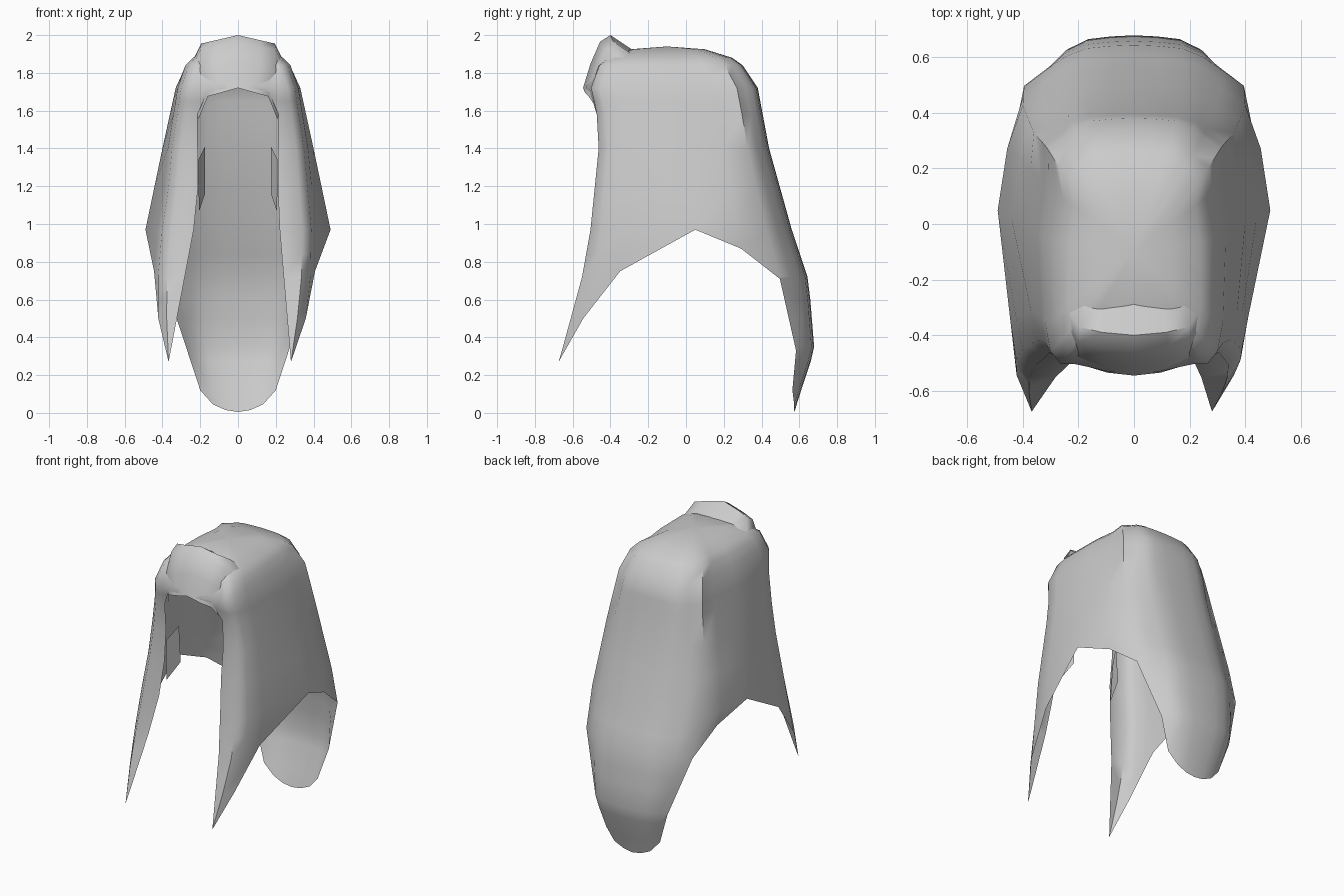
import bpy
import bmesh

cube = bpy.data.objects.get("Cube")
if cube:
    bpy.data.objects.remove(cube, do_unlink=True)

# One plain grey for everything
grey = bpy.data.materials.new("plain grey")
grey.use_nodes = True
colour = (0.6, 0.6, 0.6, 1)
grey.diffuse_color = colour
grey.node_tree.nodes["Principled BSDF"].inputs["Base Color"].default_value = colour


def interpolate(table, z):
    """Piecewise linear lookup in (height, value) pairs, highest first."""
    if z >= table[0][0]:
        return table[0][1]
    for (z_high, a), (z_low, b) in zip(table, table[1:]):
        if z >= z_low:
            return a + (b - a) * (z_high - z) / (z_high - z_low)
    return table[-1][1]


def finish(name, bm, angle):
    """Weld the mesh, turn it outwards, and make a smooth shaded object."""
    bmesh.ops.remove_doubles(bm, verts=bm.verts, dist=0.002)
    bmesh.ops.recalc_face_normals(bm, faces=bm.faces)
    highest = max(bm.faces, key=lambda face: face.calc_center_median().z)
    if highest.normal.z < 0:
        bmesh.ops.reverse_faces(bm, faces=bm.faces)
    mesh = bpy.data.meshes.new(name)
    bm.to_mesh(mesh)
    bm.free()
    mesh.materials.append(grey)
    obj = bpy.data.objects.new(name, mesh)
    bpy.context.collection.objects.link(obj)
    bpy.ops.object.select_all(action="DESELECT")
    obj.select_set(True)
    bpy.context.view_layer.objects.active = obj
    bpy.ops.object.shade_smooth_by_angle(angle=angle)
    return obj


# Half widths by height: back panel, rounded corners, bulging sides, face edge
panel = [(1.84, .195), (1.6, .235), (1, .245), (.7, .25), (.5, .25),
         (.35, .235), (.12, .2), (.01, .185)]
corner = [(1.84, .27), (1.72, .31), (1.4, .36), (.97, .4), (.71, .395),
          (.5, .37), (.27, .33)]
side_bulge = [(1.84, .275), (1.72, .33), (1.4, .4), (.97, .49), (.72, .44)]
face_edge = [(1.6, .215), (1.1, .21), (.8, .235), (.27, .28)]

# Front and back limits by height
front_limit = [(1.84, -.49), (1.72, -.54), (1.6, -.51), (1.4, -.5),
               (.97, -.55), (.72, -.6), (.27, -.73)]
back_limit = [(1.84, .3), (1.72, .38), (1.4, .44), (.97, .56), (.7, .65),
              (.33, .68), (.12, .61), (.01, .575)]

# Columns from back centre to front centre: width, share, depth, hem height
half_columns = [(panel, 0, 1, .005), (panel, .35, .997, .015),
                (panel, .7, .99, .045), (panel, 1, .965, .12),
                (corner, .79, .93, .33), (corner, 1, .88, .71),
                (side_bulge, .93, .74, .87), (side_bulge, 1, .54, .97),
                (corner, 1.03, .2, .75), (corner, .97, .09, .5),
                (corner, .85, .04, .27), (face_edge, 1, .04, .27),
                (corner, .55, .03, 1.67), (corner, .3, .01, 1.71),
                (corner, 0, 0, 1.72)]
EDGE = 11
levels = [1.84, 1.78, 1.72, 1.65, 1.58, 1.4, 1.2, .97, .84, .72, .6, .5,
          .35, .27, .12, .05, .005]
LINTEL = 4


def shell_point(index, side, level):
    width, share, depth, hem = half_columns[index]
    z = max(level, hem)
    x = side * share * interpolate(width, z)
    front, back = interpolate(front_limit, z), interpolate(back_limit, z)
    # The right lock splays outwards
    if side < 0 and depth < .3 and z < 1.1:
        x -= .105 * (1.1 - z)
    return x, front + (back - front) * depth, z


last = len(half_columns) - 1
ring = [(i, 1) for i in range(last + 1)]
ring += [(i, -1) for i in range(last - 1, 0, -1)]

bm = bmesh.new()
columns = [[bm.verts.new(shell_point(i, side, z)) for z in levels]
           for i, side in ring]


def add_face(corners):
    """Add a face, leaving out corners that fall together at a hem."""
    kept = []
    for v in corners:
        if all((v.co - k.co).length > .002 for k in kept):
            kept.append(v)
    if len(kept) > 2:
        bm.faces.new(kept)


for n, (i, side) in enumerate(ring):
    m = (n + 1) % len(ring)
    in_opening = max(i, ring[m][0]) > EDGE
    rows = LINTEL if in_opening else len(levels) - 1
    for k in range(rows):
        add_face((columns[n][k], columns[n][k + 1],
                  columns[m][k + 1], columns[m][k]))

# Rounded crown closing the top of the shell
rim = outer = [column[0] for column in columns]
for scale, z in ((.86, 1.88), (.5, 1.925)):
    inner = [bm.verts.new((v.co.x * scale, (v.co.y + .1) * scale - .1, z))
             for v in outer]
    for n in range(len(rim)):
        m = (n + 1) % len(rim)
        bm.faces.new((rim[n], rim[m], inner[m], inner[n]))
    rim = inner
centre = bm.verts.new((0, -.1, 1.94))
for n in range(len(rim)):
    bm.faces.new((rim[n], rim[(n + 1) % len(rim)], centre))
bmesh.ops.delete(bm, geom=[v for v in bm.verts if not v.link_faces], context="VERTS")
finish("hair_shell", bm, .9)

# Raised fringe: rows of half width, depth, height from hem to back
fringe_rows = [(.16, -.545, 1.72), (.2, -.505, 1.85), (.2, -.455, 1.965),
               (.195, -.4, 2), (.17, -.28, 1.92)]
bm = bmesh.new()
grid = []
for width, y, z in fringe_rows:
    row = []
    for u in (-1.3, -1, -.6, 0, .6, 1, 1.3):
        tuck = max(0, abs(u) - 1)
        row.append(bm.verts.new((u * width, y + .03 * u * u + .2 * tuck,
                                 z - .045 * abs(u) - .35 * tuck)))
    grid.append(row)
for low, high in zip(grid, grid[1:]):
    for k in range(len(low) - 1):
        bm.faces.new((low[k], low[k + 1], high[k + 1], high[k]))
finish("raised_fringe", bm, .9)

# Small flaps turned in beside the face
for name, side in (("left_sideburn", 1), ("right_sideburn", -1)):
    bm = bmesh.new()
    outline = [(.215, -.46, 1.33), (.175, -.38, 1.41), (.175, -.36, 1.16),
               (.205, -.47, 1.07)]
    bm.faces.new([bm.verts.new((side * x, y, z)) for x, y, z in outline])
    finish(name, bm, .6)
